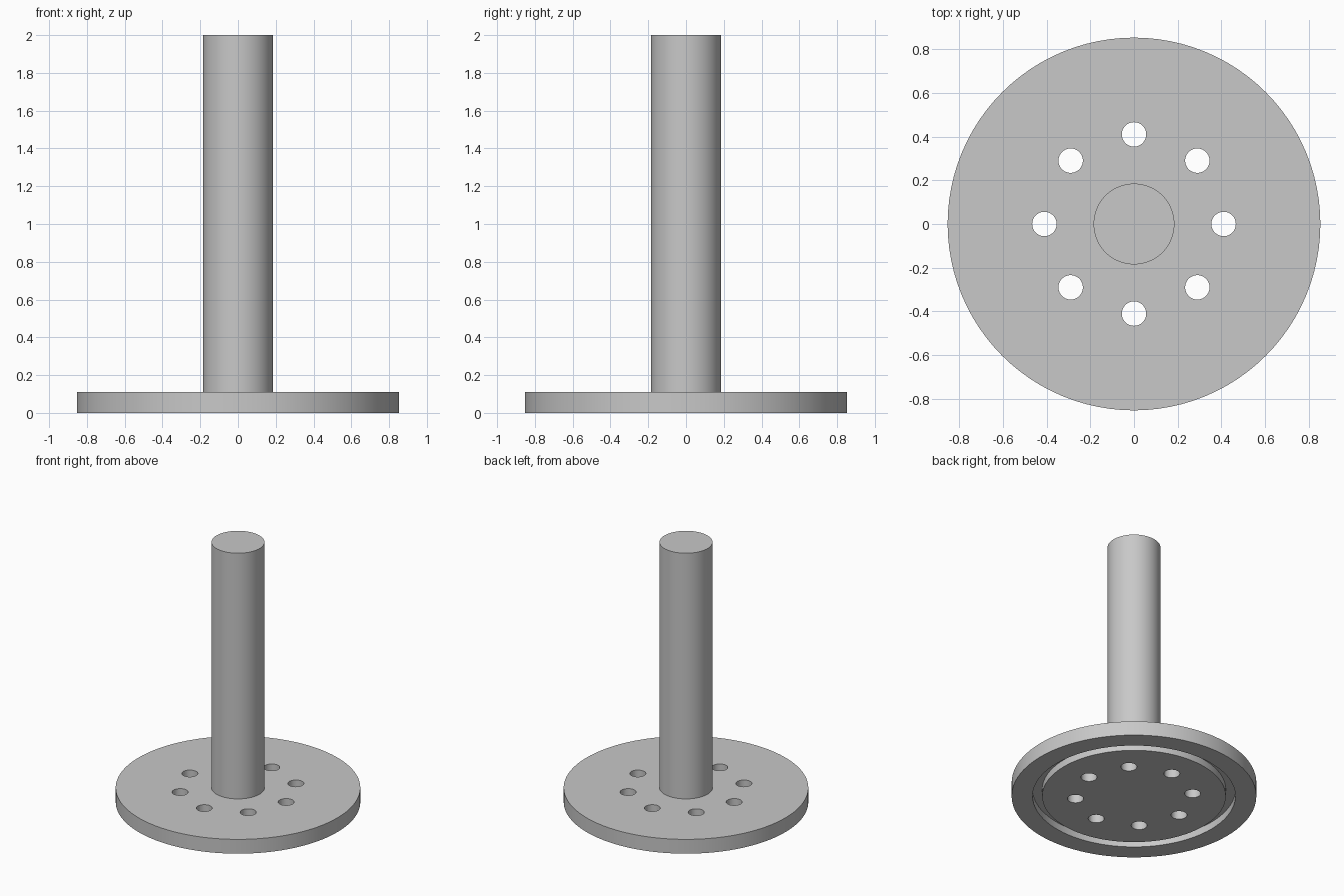
import bpy, bmesh, math
from mathutils import Matrix

if "Cube" in bpy.data.objects:
    bpy.data.objects.remove(bpy.data.objects["Cube"], do_unlink=True)

SEGMENTS = 96
PLATE_TOP, PLATE_RADIUS = 0.11, 0.853
GROOVE_INNER, GROOVE_OUTER, GROOVE_DEPTH = 0.64, 0.707, 0.055
HOLE_COUNT, HOLE_RADIUS, HOLE_CIRCLE = 8, 0.056, 0.41
ROD_RADIUS, ROD_TOP = 0.185, 2.0

grey = bpy.data.materials.new("steel grey")
grey.use_nodes = True
grey.diffuse_color = (0.58, 0.58, 0.58, 1)
grey.node_tree.nodes["Principled BSDF"].inputs["Base Color"].default_value = grey.diffuse_color


def make_object(name, bm):
    bmesh.ops.recalc_face_normals(bm, faces=bm.faces)
    mesh = bpy.data.meshes.new(name)
    bm.to_mesh(mesh)
    bm.free()
    mesh.materials.append(grey)
    obj = bpy.data.objects.new(name, mesh)
    bpy.context.collection.objects.link(obj)
    return obj


def add_cylinder(bm, radius, bottom, top, x=0, y=0, segments=SEGMENTS):
    bmesh.ops.create_cone(
        bm, cap_ends=True, segments=segments, radius1=radius, radius2=radius,
        depth=top - bottom, matrix=Matrix.Translation((x, y, (bottom + top) / 2)))


def smooth(obj):
    bpy.ops.object.select_all(action='DESELECT')
    obj.select_set(True)
    bpy.context.view_layer.objects.active = obj
    bpy.ops.object.shade_smooth_by_angle(angle=math.radians(30))


# Round plate, lathed from a profile with a ring groove underneath
profile = [(0, 0), (GROOVE_INNER, 0), (GROOVE_INNER, GROOVE_DEPTH),
           (GROOVE_OUTER, GROOVE_DEPTH), (GROOVE_OUTER, 0),
           (PLATE_RADIUS, 0), (PLATE_RADIUS, PLATE_TOP), (0, PLATE_TOP)]
bm = bmesh.new()
verts = [bm.verts.new((r, 0, z)) for r, z in profile]
edges = [bm.edges.new(pair) for pair in zip(verts, verts[1:])]
bmesh.ops.spin(bm, geom=verts + edges, cent=(0, 0, 0), axis=(0, 0, 1),
               angle=math.tau, steps=SEGMENTS, use_duplicate=False)
bmesh.ops.remove_doubles(bm, verts=bm.verts, dist=1e-4)
plate = make_object("flange_plate", bm)

# Ring of through holes
bm = bmesh.new()
for i in range(HOLE_COUNT):
    a = math.tau * i / HOLE_COUNT
    add_cylinder(bm, HOLE_RADIUS, -0.1, PLATE_TOP + 0.1,
                 HOLE_CIRCLE * math.cos(a), HOLE_CIRCLE * math.sin(a), 32)
cutter = make_object("hole_cutter", bm)
cutter.hide_render = True
cut = plate.modifiers.new("holes", 'BOOLEAN')
cut.operation = 'DIFFERENCE'
cut.solver = 'EXACT'
cut.object = cutter
bpy.context.view_layer.objects.active = plate
bpy.ops.object.modifier_apply(modifier=cut.name)
bpy.data.objects.remove(cutter, do_unlink=True)
smooth(plate)

# Upright rod, seated slightly into the plate
bm = bmesh.new()
add_cylinder(bm, ROD_RADIUS, PLATE_TOP - 0.02, ROD_TOP)
smooth(make_object("upright_rod", bm))
